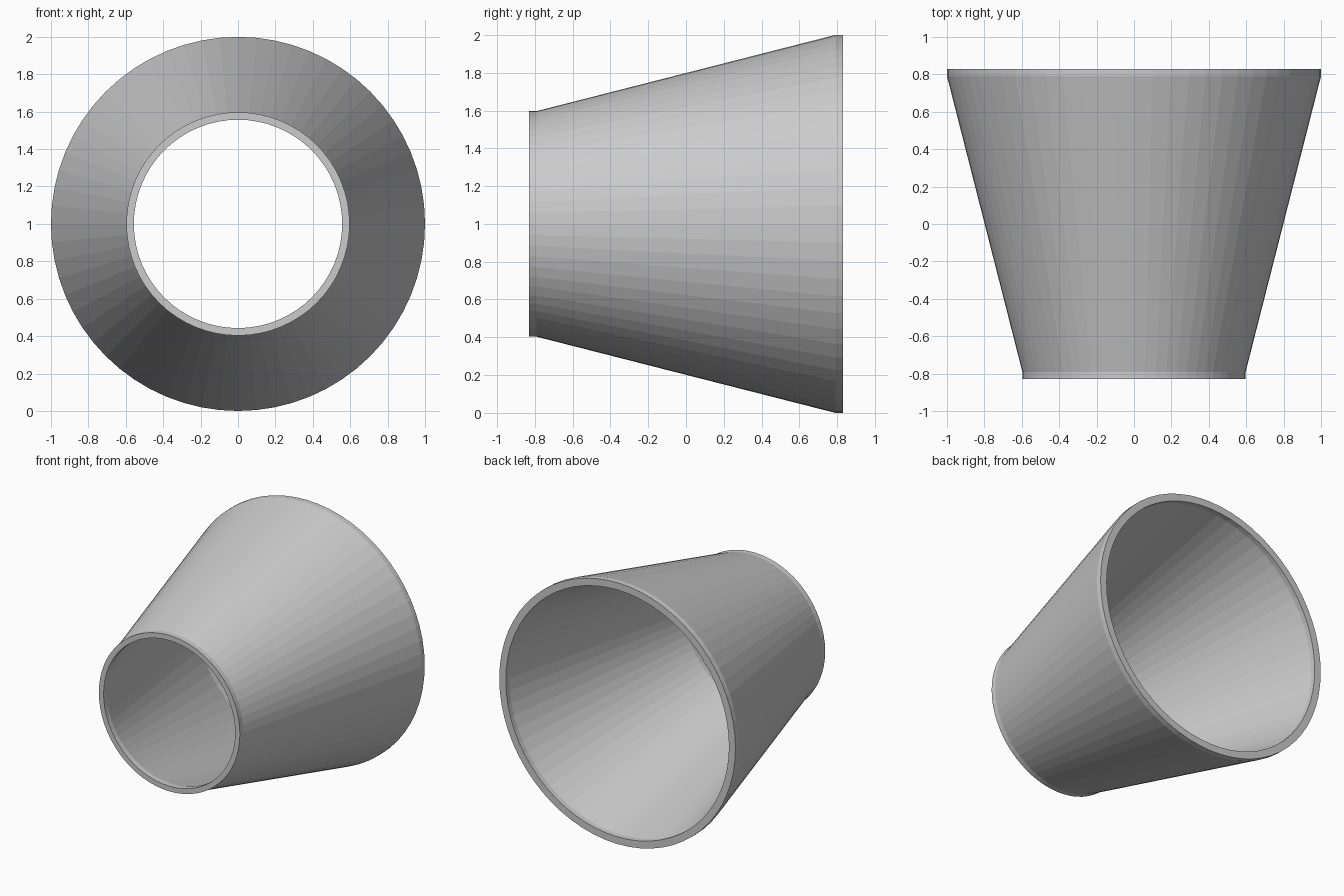
import bpy, bmesh
from math import sin, cos, tau

if "Cube" in bpy.data.objects:
    bpy.data.objects.remove(bpy.data.objects["Cube"])

SEGMENTS = 64

# Wall cross-section as (radius, y): outer skin front to back, then inner skin back to front
profile = [(0.597, -0.83), (0.597, -0.79), (1.0, 0.79), (1.0, 0.83),
           (0.945, 0.83), (0.945, 0.79), (0.557, -0.79), (0.557, -0.83)]


def lathe_y(name, profile, height):
    """Spin a closed profile around a y-parallel axis."""
    bm = bmesh.new()
    rings = [[bm.verts.new((r * sin(tau * i / SEGMENTS), y,
                            height + r * cos(tau * i / SEGMENTS)))
              for i in range(SEGMENTS)] for r, y in profile]
    for a, b in zip(rings, rings[1:] + rings[:1]):
        for i in range(SEGMENTS):
            j = (i + 1) % SEGMENTS
            bm.faces.new((a[i], a[j], b[j], b[i]))
    bmesh.ops.recalc_face_normals(bm, faces=bm.faces)
    mesh = bpy.data.meshes.new(name)
    bm.to_mesh(mesh)
    bm.free()
    obj = bpy.data.objects.new(name, mesh)
    bpy.context.collection.objects.link(obj)
    return obj


# Hollow tapered tube with a short straight lip at each end
lathe_y("tapered_pipe_reducer", profile, 1.0)
